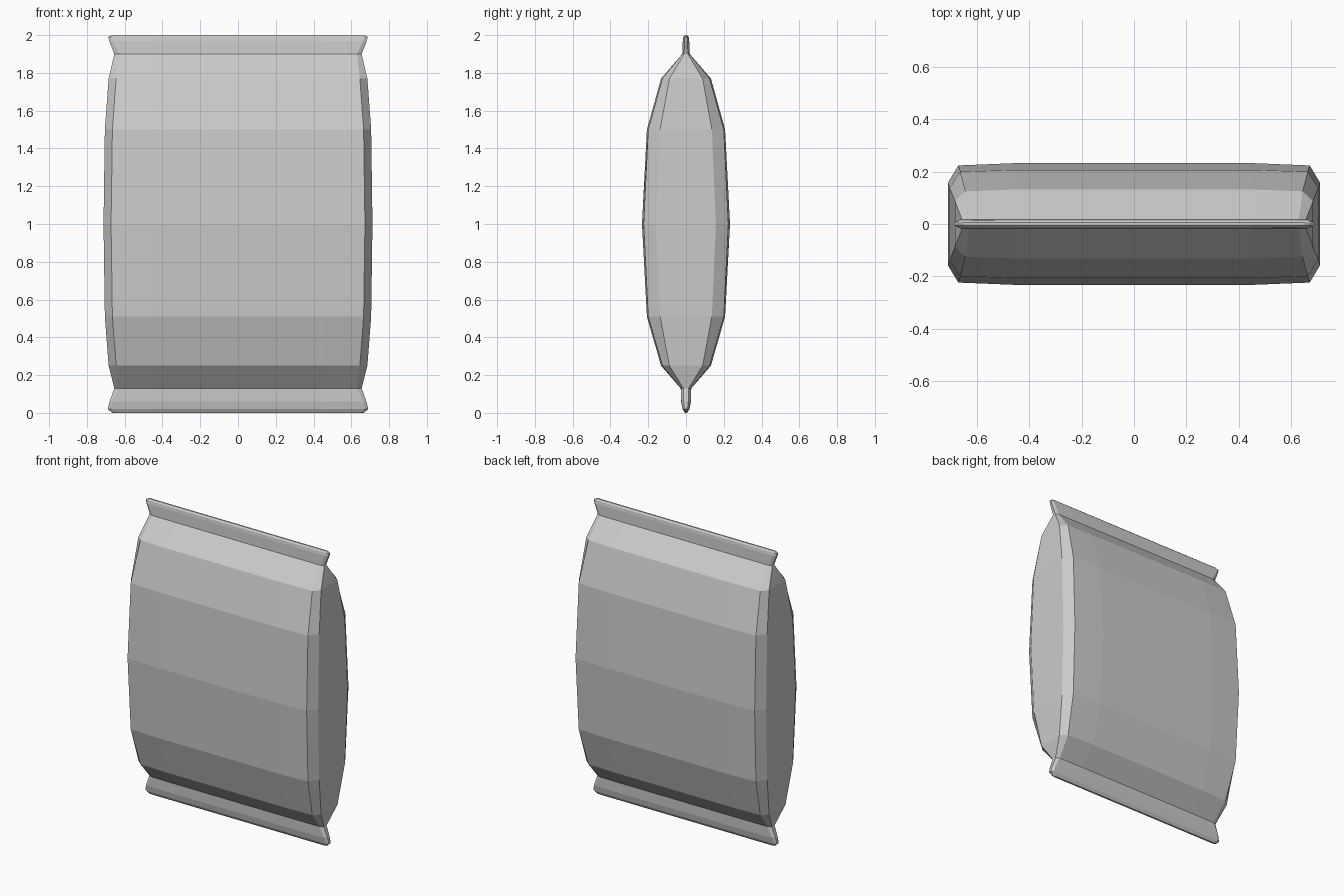
import bpy, bmesh

# Bag levels: z, half depth in the middle, corner x, corner y, side x, side y
LEVELS = [
    (0.00, 0.006, 0.64, 0.006, 0.665, 0.003),
    (0.02, 0.018, 0.67, 0.017, 0.69, 0.008),
    (0.06, 0.026, 0.665, 0.025, 0.68, 0.012),
    (0.13, 0.028, 0.63, 0.026, 0.655, 0.014),
    (0.25, 0.132, 0.645, 0.125, 0.685, 0.088),
    (0.51, 0.207, 0.665, 0.200, 0.705, 0.137),
    (1.00, 0.233, 0.672, 0.224, 0.712, 0.158),
    (1.50, 0.207, 0.665, 0.200, 0.705, 0.137),
    (1.77, 0.132, 0.645, 0.125, 0.685, 0.088),
    (1.90, 0.020, 0.63, 0.019, 0.655, 0.010),
    (1.97, 0.017, 0.665, 0.017, 0.682, 0.008),
    (1.99, 0.014, 0.67, 0.012, 0.687, 0.006),
    (2.00, 0.005, 0.65, 0.005, 0.67, 0.003),
]


def section(z, depth, cx, cy, sx, sy):
    """Closed cross-section: broad face with chamfered corners, mirrored."""
    quarter = [(sx, sy), (cx, cy), (0.45, depth)]
    half = quarter + [(-x, y) for x, y in reversed(quarter)]
    return [(x, y, z) for x, y in half + [(-x, -y) for x, y in half]]


# Filled bag with crimped seals at both ends, lofted through the levels
bm = bmesh.new()
rings = [[bm.verts.new(p) for p in section(*level)] for level in LEVELS]
for low, high in zip(rings, rings[1:]):
    n = len(low)
    for i in range(n):
        j = (i + 1) % n
        bm.faces.new((low[i], low[j], high[j], high[i]))
bm.faces.new(rings[0][::-1])
bm.faces.new(rings[-1])
bmesh.ops.recalc_face_normals(bm, faces=bm.faces[:])

mesh = bpy.data.meshes.new("sealed_bag")
bm.to_mesh(mesh)
bm.free()
bag = bpy.data.objects.new("sealed_bag", mesh)
bpy.context.collection.objects.link(bag)
